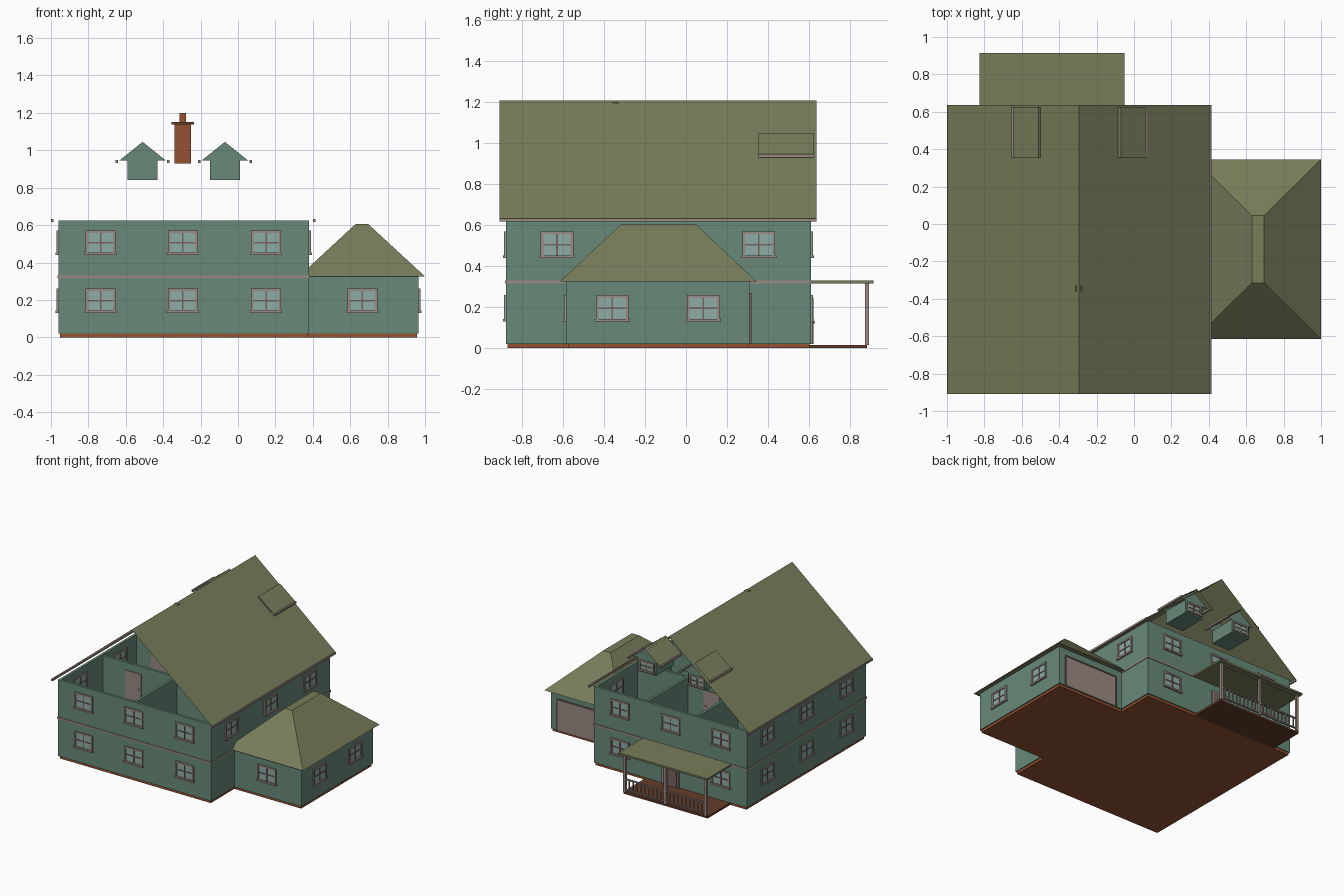
import bpy, bmesh, math
from mathutils import Vector

if "Cube" in bpy.data.objects:
    bpy.data.objects.remove(bpy.data.objects["Cube"])

MATS = []


def mat(name, rgb):
    m = bpy.data.materials.new(name)
    lin = [((c / 255 + 0.055) / 1.055) ** 2.4 for c in rgb]
    m.diffuse_color = (*lin, 1)
    m.use_nodes = True
    m.node_tree.nodes["Principled BSDF"].inputs["Base Color"].default_value = m.diffuse_color
    MATS.append(m)
    return len(MATS) - 1


WALL = mat("green siding", (104, 138, 120))
ROOF = mat("olive shingle", (120, 125, 90))
TRIM = mat("warm grey trim", (155, 138, 130))
BRICK = mat("brick red", (150, 82, 50))
GLASS = mat("pale glass", (142, 172, 166))
SASH = mat("dark sash", (118, 100, 94))
DECK = mat("brown deck", (100, 60, 42))
BRASS = mat("brass", (165, 135, 60))


def finish(name, bm, loc=(0, 0, 0), rot=0):
    me = bpy.data.meshes.new(name)
    bm.to_mesh(me)
    bm.free()
    for m in MATS:
        me.materials.append(m)
    ob = bpy.data.objects.new(name, me)
    ob.location = loc
    ob.rotation_euler.z = math.radians(rot)
    bpy.context.collection.objects.link(ob)
    return ob


def boxes(name, parts, loc=(0, 0, 0), rot=0):
    """One object from boxes given as (material, x0, x1, y0, y1, z0, z1)."""
    bm = bmesh.new()
    for m, x0, x1, y0, y1, z0, z1 in parts:
        vs = bmesh.ops.create_cube(bm, size=1)["verts"]
        for v in vs:
            v.co = Vector(((x0 + x1) / 2 + v.co.x * (x1 - x0),
                           (y0 + y1) / 2 + v.co.y * (y1 - y0),
                           (z0 + z1) / 2 + v.co.z * (z1 - z0)))
        for f in {f for v in vs for f in v.link_faces}:
            f.material_index = m
    return finish(name, bm, loc, rot)


def faces(name, m, polys):
    bm = bmesh.new()
    for p in polys:
        bm.faces.new([bm.verts.new(c) for c in p]).material_index = m
    bmesh.ops.remove_doubles(bm, verts=bm.verts, dist=1e-5)
    return finish(name, bm)


def window(name, x, y, z, rot, w=0.08, h=0.065):
    """Framed four-pane window; local -y points out of the wall."""
    a, b, t = -0.01, 0.028, 0.013
    boxes(name, [
        (GLASS, -w, w, -0.003, 0.023, -h, h),
        (TRIM, -w, -w + t, a, b, -h, h), (TRIM, w - t, w, a, b, -h, h),
        (TRIM, -w, w, a, b, h - t, h),
        (TRIM, -w - 0.006, w + 0.006, a - 0.005, b, -h, -h + t),
        (SASH, -0.004, 0.004, -0.007, 0.026, -h, h),
        (SASH, -w, w, -0.007, 0.026, -0.004, 0.004)], (x, y, z), rot)


# main block and garage shells
X0, X1, Y0, Y1, T = -0.96, 0.38, -0.88, 0.61, 0.02
boxes("main_walls", [
    (WALL, X0, X1, Y0, Y0 + T, 0.02, 0.625), (WALL, X0, X1, Y1 - T, Y1, 0.02, 0.625),
    (WALL, X0, X0 + T, Y0 + T, Y1 - T, 0.02, 0.625),
    (WALL, X1 - T, X1, Y0 + T, Y1 - T, 0.02, 0.625)])
GX, GY0, GY1 = 0.965, -0.585, 0.31
boxes("garage_walls", [
    (WALL, X1, GX, GY0, GY0 + T, 0.02, 0.325), (WALL, X1, GX, GY1 - T, GY1, 0.02, 0.325),
    (WALL, GX - T, GX, GY0 + T, GY1 - T, 0.02, 0.325)])
boxes("foundation", [(BRICK, -0.952, 0.372, -0.872, 0.602, 0, 0.02),
                     (BRICK, 0.372, 0.957, -0.577, 0.302, 0, 0.02)])
boxes("upper_floor", [(DECK, X0 + T, X1 - T, Y0 + T, Y1 - T, 0.312, 0.325)])
e = 0.005
boxes("storey_band", [
    (TRIM, X0 - e, X1 + e, Y0 - e, Y0, 0.316, 0.33), (TRIM, X0 - e, X1 + e, Y1, Y1 + e, 0.316, 0.33),
    (TRIM, X0 - e, X0, Y0, Y1, 0.316, 0.33), (TRIM, X1, X1 + e, Y0, Y1, 0.316, 0.33)])

# upper floor partitions with doors, seen through the open gables
boxes("partition_walls", [
    (WALL, X0 + T, X1 - T, -0.35, -0.33, 0.325, 0.62), (WALL, X0 + T, X1 - T, 0.07, 0.09, 0.325, 0.62),
    (WALL, -0.31, -0.29, Y0 + T, -0.35, 0.325, 0.62), (WALL, -0.52, -0.5, 0.09, Y1 - T, 0.325, 0.62),
    (WALL, -0.08, -0.06, 0.09, Y1 - T, 0.325, 0.62)])
for i, (x, y) in enumerate([(-0.67, -0.34), (0.05, -0.34), (-0.29, 0.08), (-0.74, 0.08)]):
    boxes(f"inner_door_{i}", [(TRIM, x - 0.07, x + 0.07, y - 0.015, y + 0.015, 0.325, 0.56),
                              (BRASS, x + 0.045, x + 0.055, y - 0.022, y + 0.022, 0.43, 0.44)])

# windows
for z in (0.195, 0.505):
    for x in (-0.735, -0.295, 0.15):
        window("front_window", x, Y0, z, 0)
        if z > 0.4 or x != -0.295:
            window("back_window", x, Y1, z, 180)
    for y in (-0.63, -0.135, 0.355):
        window("left_window", X0, y, z, -90)
        if z > 0.4:
            window("right_window", X1, y, z, 90)
window("garage_front_window", 0.665, GY0, 0.195, 0)
for y in (-0.36, 0.085):
    window("garage_side_window", GX, y, 0.195, 90)

# garage door and back door
boxes("garage_door", [(TRIM, 0.44, 0.9, GY1, GY1 + 0.006, 0.02, 0.26),
                      (SASH, 0.43, 0.44, GY1, GY1 + 0.01, 0.02, 0.27),
                      (SASH, 0.9, 0.91, GY1, GY1 + 0.01, 0.02, 0.27),
                      (SASH, 0.44, 0.9, GY1, GY1 + 0.01, 0.26, 0.27)])
boxes("back_door", [(TRIM, -0.37, -0.22, Y1, Y1 + 0.01, 0.02, 0.26),
                    (SASH, -0.355, -0.235, Y1, Y1 + 0.013, 0.02, 0.245),
                    (BRASS, -0.35, -0.34, Y1, Y1 + 0.02, 0.12, 0.13)])

# main gable roof: two thin sheets with gutters
RX, HW, RZ, EZ, A, B = -0.295, 0.705, 1.21, 0.63, -0.91, 0.637
faces("main_roof", ROOF, [[(RX, A, RZ), (RX + s * HW, A, EZ), (RX + s * HW, B, EZ), (RX, B, RZ)]
                          for s in (-1, 1)])
boxes("gutters", [(TRIM, -1.0, -0.987, A, B, 0.617, 0.632), (TRIM, 0.402, 0.415, A, B, 0.617, 0.632)])

# hip roof over the garage, trimmed at the house wall
lo = [(0.325, -0.615, 0.325), (1.0, -0.615, 0.325), (1.0, 0.345, 0.325), (0.325, 0.345, 0.325)]
hi = [(0.63, -0.315, 0.607), (0.695, -0.315, 0.607), (0.695, 0.045, 0.607), (0.63, 0.045, 0.607)]
hip = faces("garage_roof", ROOF, [[lo[i], lo[(i + 1) % 4], hi[(i + 1) % 4], hi[i]] for i in range(4)]
            + [hi, lo[::-1]])
bm = bmesh.new()
bm.from_mesh(hip.data)
bmesh.ops.bisect_plane(bm, geom=bm.verts[:] + bm.edges[:] + bm.faces[:], plane_co=(0.38, 0, 0),
                       plane_no=(-1, 0, 0), clear_outer=True)
bm.to_mesh(hip.data)
bm.free()

# dormers tucked under the back of the main roof
for n, x in (("left", -0.51), ("right", -0.07)):
    boxes(n + "_dormer_body", [(WALL, x - 0.08, x + 0.08, 0.37, 0.59, 0.84, 0.945)])
    faces(n + "_dormer_gables", WALL, [[(x - 0.125, y, 0.945), (x + 0.125, y, 0.945), (x, y, 1.045)]
                                       for y in (0.37, 0.59)])
    faces(n + "_dormer_roof", ROOF, [[(x, 0.355, 1.05), (x + s * 0.14, 0.355, 0.942),
                                      (x + s * 0.14, 0.625, 0.942), (x, 0.625, 1.05)] for s in (-1, 1)])
    boxes(n + "_dormer_gutters", [(TRIM, x + s * 0.138 - 0.007, x + s * 0.138 + 0.007,
                                   0.355, 0.625, 0.932, 0.947) for s in (-1, 1)])
    window(n + "_dormer_window", x, 0.59, 0.893, 180, 0.066, 0.042)

# chimney
boxes("chimney", [(BRICK, -0.34, -0.25, -0.39, -0.3, 0.93, 1.14),
                  (DECK, -0.355, -0.235, -0.405, -0.285, 1.138, 1.152),
                  (BRICK, -0.312, -0.278, -0.362, -0.328, 1.152, 1.2)])

# back porch: deck, flat roof, posts and railing
boxes("porch_deck", [(DECK, -0.81, -0.07, 0.6, 0.885, 0, 0.016)])
boxes("porch_roof", [(ROOF, -0.825, -0.05, 0.61, 0.915, 0.316, 0.33),
                     (TRIM, -0.8, -0.08, 0.876, 0.894, 0.308, 0.316)])
POSTS = (-0.795, -0.44, -0.085)
boxes("porch_posts", [(TRIM, x - 0.01, x + 0.01, 0.875, 0.895, 0.016, 0.316) for x in POSTS])
rail = [(TRIM, POSTS[0], POSTS[2], 0.879, 0.891, z, z + 0.009) for z in (0.032, 0.115)]
for i in range(1, 20):
    x = POSTS[0] + i * (POSTS[2] - POSTS[0]) / 20
    rail.append((TRIM, x - 0.004, x + 0.004, 0.881, 0.889, 0.035, 0.118))
boxes("porch_railing", rail)
